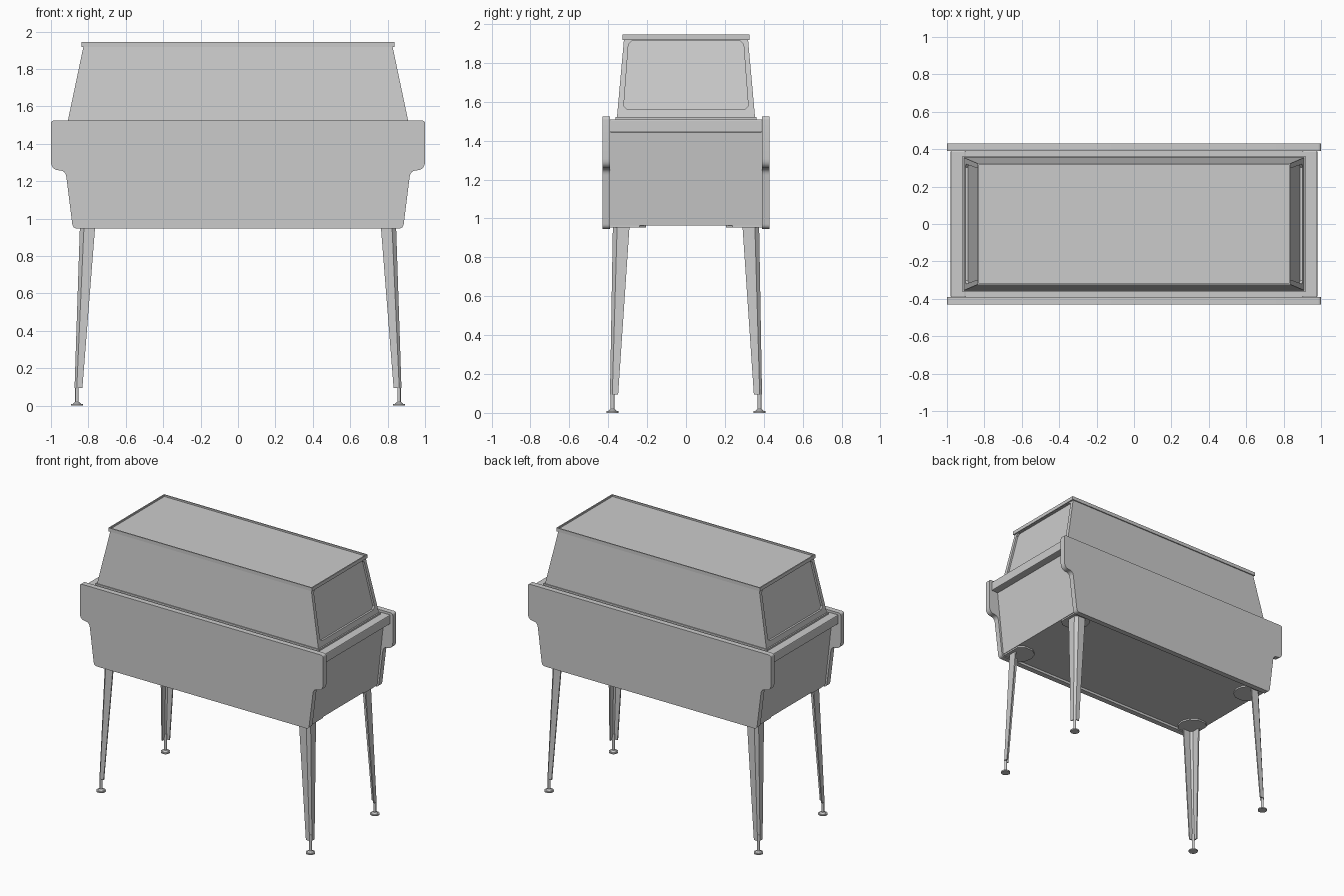
import bpy, bmesh, math
from mathutils import Vector

if "Cube" in bpy.data.objects:
    bpy.data.objects.remove(bpy.data.objects["Cube"])


def finish(name, bm, smooth=False):
    bmesh.ops.recalc_face_normals(bm, faces=bm.faces)
    me = bpy.data.meshes.new(name)
    bm.to_mesh(me)
    bm.free()
    ob = bpy.data.objects.new(name, me)
    bpy.context.collection.objects.link(ob)
    if smooth:
        bpy.context.view_layer.objects.active = ob
        ob.select_set(True)
        bpy.ops.object.shade_smooth_by_angle(angle=math.radians(35))
        ob.select_set(False)
    return ob


def loft(name, a, b, smooth=False):
    """Closed solid between two outlines with the same number of points."""
    bm = bmesh.new()
    va, vb = [bm.verts.new(p) for p in a], [bm.verts.new(p) for p in b]
    n = len(va)
    bm.faces.new(va)
    bm.faces.new(vb)
    for i in range(n):
        j = (i + 1) % n
        bm.faces.new((va[i], va[j], vb[j], vb[i]))
    return finish(name, bm, smooth)


def rect(x, y, z):
    return [(-x, -y, z), (x, -y, z), (x, y, z), (-x, y, z)]


def box(name, x0, x1, y0, y1, z0, z1):
    q = [(x0, y0), (x1, y0), (x1, y1), (x0, y1)]
    return loft(name, [(x, y, z0) for x, y in q], [(x, y, z1) for x, y in q])


def rounded(pts, steps=6):
    """Round each corner (x, z, radius) with a short curve."""
    out = []
    for i, (x, z, r) in enumerate(pts):
        p = Vector((x, z))
        a = p + (Vector(pts[i - 1][:2]) - p).normalized() * r
        b = p + (Vector(pts[(i + 1) % len(pts)][:2]) - p).normalized() * r
        for k in range(steps + 1):
            t = k / steps
            out.append(a * (1 - t) ** 2 + p * 2 * t * (1 - t) + b * t * t)
    return out


# Front and back shaped panels
half = [(0.883, 0.947, 0.025), (0.922, 1.258, 0.035), (1.0, 1.258, 0.05), (1.0, 1.525, 0.018)]
profile = rounded(half + [(-x, z, r) for x, z, r in reversed(half)])
for side, name in ((-1, "front_panel"), (1, "back_panel")):
    loft(name, [(p.x, side * 0.39, p.y) for p in profile],
         [(p.x, side * 0.43, p.y) for p in profile], True)

# Cabinet body with sloped ends, and the overhanging end rails
loft("cabinet_body", rect(0.872, 0.392, 0.965), rect(0.932, 0.392, 1.505))
for s, name in ((-1, "left_rail"), (1, "right_rail")):
    x0, x1 = sorted((s * 0.90, s * 0.98))
    rail = box(name, x0, x1, -0.392, 0.392, 1.442, 1.51)
    bev = rail.modifiers.new("bevel", "BEVEL")
    bev.width, bev.segments = 0.006, 2

# Hood: base trim, tapered case with recessed end windows, rimmed lid
loft("hood_trim", rect(0.92, 0.362, 1.50), rect(0.92, 0.362, 1.522))
ZB, ZT = 1.522, 1.922


def slope_x(z):
    return 0.91 + (0.826 - 0.91) * (z - ZB) / (ZT - ZB)


bm = bmesh.new()
low = [bm.verts.new(p) for p in rect(0.91, 0.355, ZB)]
top = [bm.verts.new(p) for p in rect(0.826, 0.319, ZT)]
bm.faces.new(low)
bm.faces.new(top)
bm.faces.new((low[0], low[1], top[1], top[0]))
bm.faces.new((low[2], low[3], top[3], top[2]))
c = 0.018
window = [(-0.32, 1.56 + c), (-0.32 + c, 1.56), (0.32 - c, 1.56), (0.32, 1.56 + c),
          (0.296, 1.915 - c), (0.296 - c, 1.915), (-0.296 + c, 1.915), (-0.296, 1.915 - c)]
for s, a, b in ((1, 1, 2), (-1, 0, 3)):
    outer = [low[a], low[b], top[b], top[a]]
    rim = [bm.verts.new((s * slope_x(z), y, z)) for y, z in window]
    deep = [bm.verts.new((s * (slope_x(z) - 0.014), y, z)) for y, z in window]
    for i in range(4):
        p, q, r = rim[2 * i], rim[2 * i + 1], rim[(2 * i + 2) % 8]
        bm.faces.new((outer[i], p, q))
        bm.faces.new((outer[i], q, r, outer[(i + 1) % 4]))
    for i in range(8):
        j = (i + 1) % 8
        bm.faces.new((rim[i], rim[j], deep[j], deep[i]))
    bm.faces.new(deep)
finish("hood_case", bm)

bm = bmesh.new()
bmesh.ops.create_cube(bm, size=1)
for v in bm.verts:
    v.co = (v.co.x * 1.674, v.co.y * 0.654, 1.932 + v.co.z * 0.026)
bm.normal_update()
lid_top = max(bm.faces, key=lambda f: f.normal.z)
bmesh.ops.inset_individual(bm, faces=[lid_top], thickness=0.012)
inner = bmesh.ops.extrude_face_region(bm, geom=[lid_top])["geom"]
bmesh.ops.translate(bm, vec=(0, 0, -0.012), verts=[g for g in inner if isinstance(g, bmesh.types.BMVert)])
if lid_top.is_valid:
    bmesh.ops.delete(bm, geom=[lid_top], context="FACES_ONLY")
finish("hood_lid", bm)


# Folded L-section legs, mounting plates and adjustable feet
def leg_section(sx, sy, x, y, wx, wy, t, ch, z):
    pts = [(0, ch), (ch, 0), (wx, 0), (wx, t), (ch + t * 0.4, t), (t, ch + t * 0.4), (t, wy), (0, wy)]
    return [(sx * (x - u), sy * (y - v), z) for u, v in pts]


def disc(name, x, y, r0, r1, z0, z1, n=24):
    ring = [(math.cos(2 * math.pi * k / n), math.sin(2 * math.pi * k / n)) for k in range(n)]
    return loft(name, [(x + r0 * u, y + r0 * v, z0) for u, v in ring],
                [(x + r1 * u, y + r1 * v, z1) for u, v in ring], True)


for sx, lr in ((-1, "left"), (1, "right")):
    for sy, fb in ((-1, "front"), (1, "back")):
        tag = f"{fb}_{lr}_"
        loft(tag + "leg",
             leg_section(sx, sy, 0.874, 0.391, 0.042, 0.042, 0.008, 0.012, 0.095),
             leg_section(sx, sy, 0.845, 0.376, 0.082, 0.086, 0.010, 0.022, 0.968))
        plate = [(0.868, 0.39), (0.868, 0.24), (0.83, 0.205), (0.76, 0.205),
                 (0.71, 0.24), (0.69, 0.30), (0.70, 0.35), (0.73, 0.39)]
        loft(tag + "leg_plate", [(sx * x, sy * y, 0.954) for x, y in plate],
             [(sx * x, sy * y, 0.968) for x, y in plate])
        fx, fy = sx * 0.861, sy * 0.378
        disc(tag + "foot", fx, fy, 0.032, 0.032, 0, 0.009)
        disc(tag + "foot_collar", fx, fy, 0.022, 0.012, 0.009, 0.02)
        disc(tag + "foot_rod", fx, fy, 0.0095, 0.0095, 0.009, 0.14, 12)
